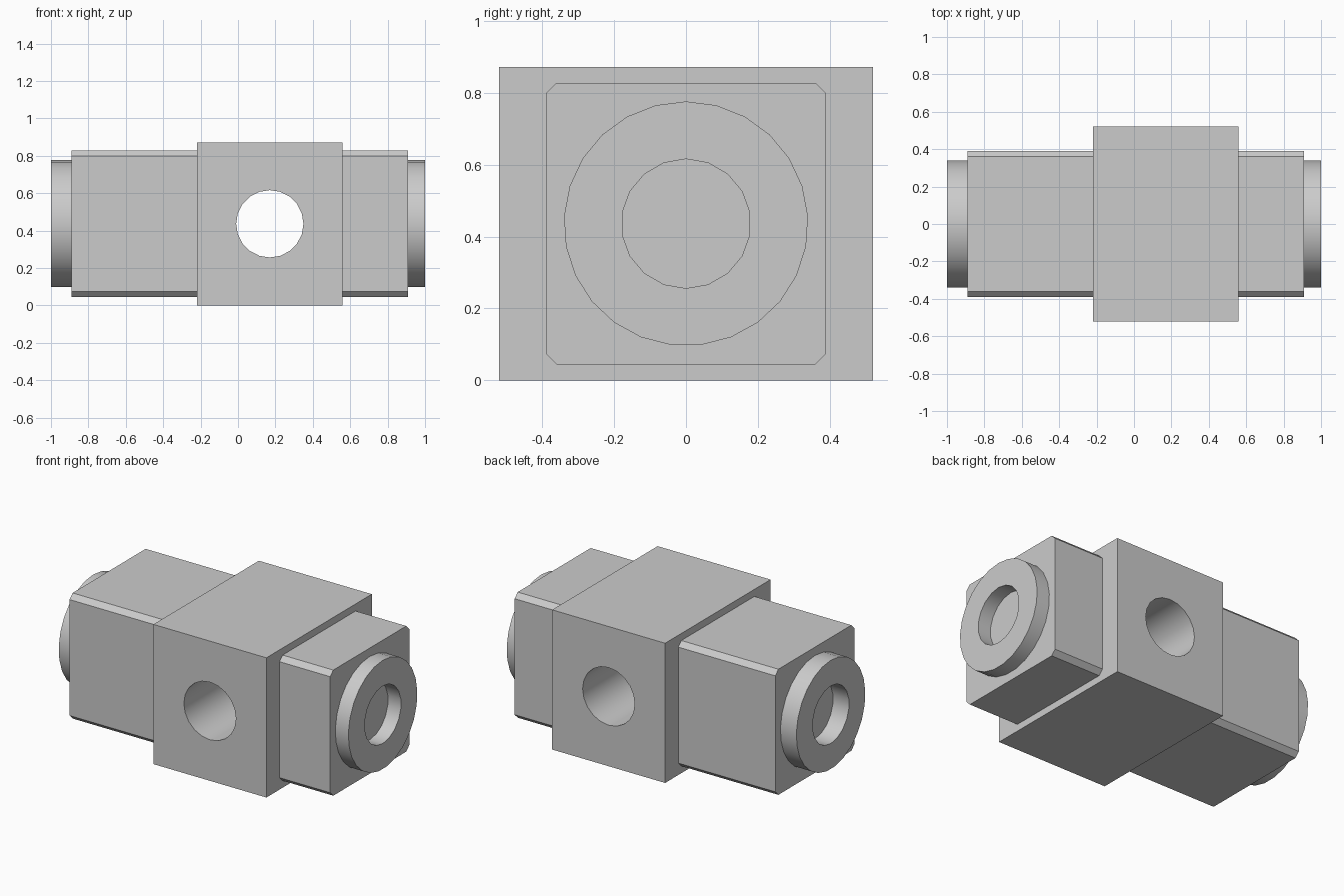
import bpy
import bmesh
from math import radians
from mathutils import Matrix, Vector

if "Cube" in bpy.data.objects:
    bpy.data.objects.remove(bpy.data.objects["Cube"], do_unlink=True)

MID_Z = 0.436
BORE = 0.18

grey = bpy.data.materials.new("plain_grey")
grey.use_nodes = True
grey.diffuse_color = (0.6, 0.6, 0.6, 1)
grey.node_tree.nodes["Principled BSDF"].inputs["Base Color"].default_value = (0.6, 0.6, 0.6, 1)

# Turns a z-axis cylinder along x or y, keeping a vertex at the top
ALONG_X = Matrix(((0, 0, 1), (1, 0, 0), (0, 1, 0))).to_4x4()
ALONG_Y = Matrix.Rotation(radians(90), 4, "X")


def finish(name, bm):
    mesh = bpy.data.meshes.new(name)
    bmesh.ops.recalc_face_normals(bm, faces=bm.faces)
    bm.to_mesh(mesh)
    bm.free()
    mesh.materials.append(grey)
    obj = bpy.data.objects.new(name, mesh)
    bpy.context.collection.objects.link(obj)
    return obj


def box(name, x0, x1, width, height, chamfer=0):
    bm = bmesh.new()
    place = Matrix.Translation(((x0 + x1) / 2, 0, MID_Z))
    size = Matrix.Diagonal((x1 - x0, width, height, 1))
    bmesh.ops.create_cube(bm, size=1, matrix=place @ size)
    if chamfer:
        # Only the long edges are chamfered
        edges = [e for e in bm.edges if abs(e.verts[0].co.x - e.verts[1].co.x) > 0.01]
        bmesh.ops.bevel(bm, geom=edges, offset=chamfer, segments=1, affect="EDGES")
    return finish(name, bm)


def cylinder(name, centre, radius, length, sides, turn):
    bm = bmesh.new()
    bmesh.ops.create_cone(bm, cap_ends=True, segments=sides, radius1=radius,
                          radius2=radius, depth=length,
                          matrix=Matrix.Translation(centre) @ turn)
    return finish(name, bm)


def cut(obj, cutter):
    cutter.hide_render = True
    mod = obj.modifiers.new("bore", "BOOLEAN")
    mod.object = cutter
    mod.solver = "EXACT"
    bpy.ops.object.select_all(action="DESELECT")
    bpy.context.view_layer.objects.active = obj
    obj.select_set(True)
    bpy.ops.object.modifier_apply(modifier=mod.name)
    bpy.data.objects.remove(cutter, do_unlink=True)
    bpy.ops.object.shade_smooth_by_angle(angle=radians(30))


# Central block with a cross hole from front to back
block = box("centre_block", -0.22, 0.56, 1.04, 0.872)
cut(block, cylinder("cross_hole_cutter", Vector((0.17, 0, MID_Z)), BORE, 2, 20, ALONG_Y))

# Square bars and bored end collars on both sides
for side, inner, shoulder, end in (("right", -0.22, -0.89, -1), ("left", 0.56, 0.91, 1)):
    box(side + "_bar", min(inner, shoulder), max(inner, shoulder), 0.78, 0.784, 0.03)
    centre = Vector(((shoulder + end) / 2, 0, MID_Z))
    collar = cylinder(side + "_collar", centre, 0.34, abs(end - shoulder), 25, ALONG_X)
    cut(collar, cylinder("collar_cutter", centre, BORE, 0.5, 18, ALONG_X))
